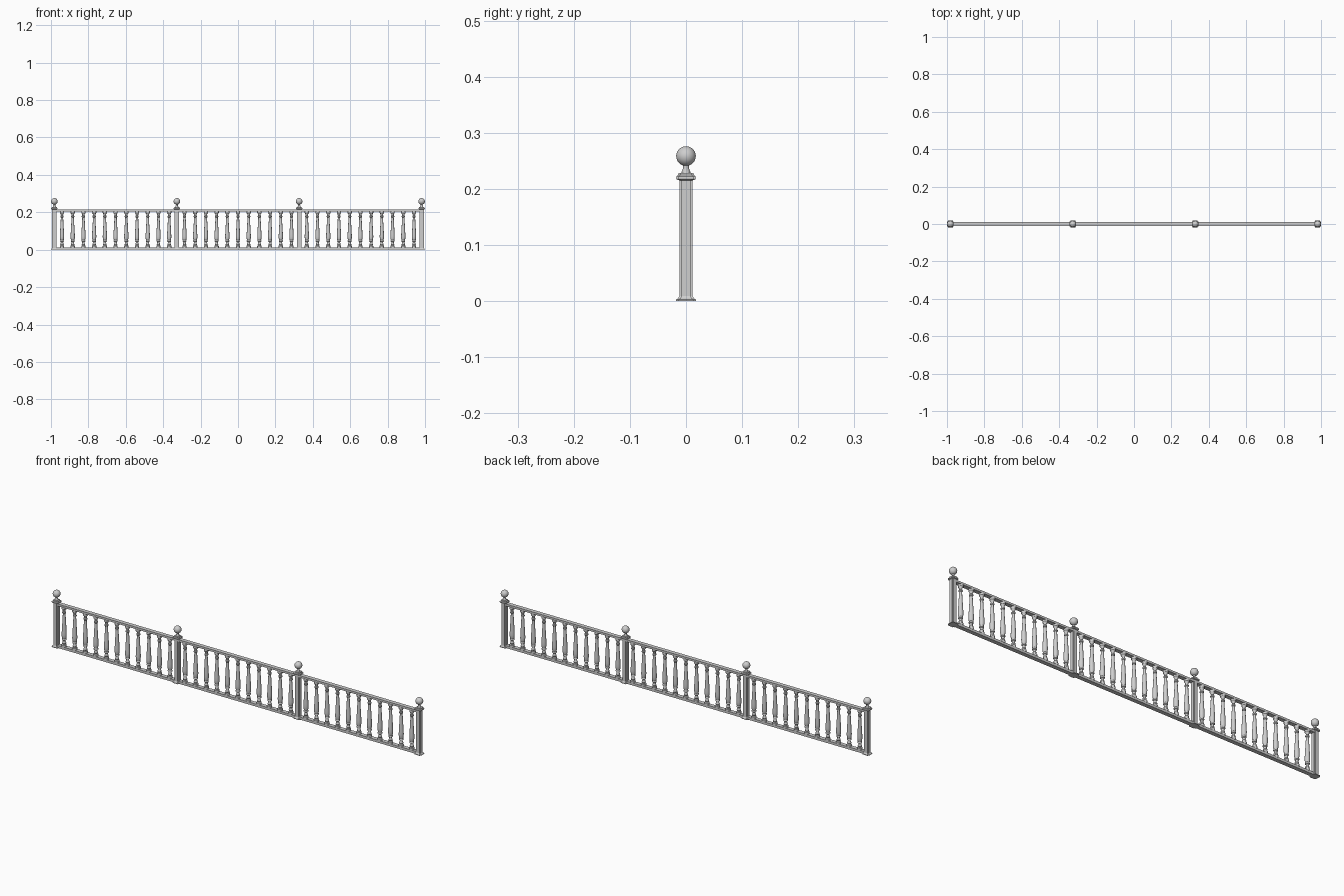
import bpy
import math

cube = bpy.data.objects.get("Cube")
if cube:
    bpy.data.objects.remove(cube, do_unlink=True)

stone = bpy.data.materials.new("light grey stone")
stone.use_nodes = True
GREY = (0.62, 0.62, 0.62, 1)
stone.diffuse_color = GREY
stone.node_tree.nodes["Principled BSDF"].inputs["Base Color"].default_value = GREY


def stack(name, rings):
    """Mesh skinned over a stack of equal-sized rings, with flat capped ends."""
    n = len(rings[0])
    verts = [v for ring in rings for v in ring]
    faces = [(k * n + i, k * n + (i + 1) % n, (k + 1) * n + (i + 1) % n, (k + 1) * n + i)
             for k in range(len(rings) - 1) for i in range(n)]
    faces.append(tuple(reversed(range(n))))
    faces.append(tuple(range(len(verts) - n, len(verts))))
    mesh = bpy.data.meshes.new(name)
    mesh.from_pydata(verts, [], faces)
    mesh.materials.append(stone)
    return mesh


def circle_ring(r, z, sides):
    turn = math.tau / sides
    return [(r * math.cos(turn * i), r * math.sin(turn * i), z) for i in range(sides)]


def notched_ring(r, z):
    """Square outline of half width r with a small step cut from each corner."""
    s = r - NOTCH
    corner = [(r, s), (s, s), (s, r)]
    ring = []
    for _ in range(4):
        ring += [(x, y, z) for x, y in corner]
        corner = [(-y, x) for x, y in corner]
    return ring


def place(name, mesh, x, z=0):
    obj = bpy.data.objects.new(name, mesh)
    obj.location = (x, 0, z)
    bpy.context.collection.objects.link(obj)
    return obj


def box(name, size, center):
    bpy.ops.mesh.primitive_cube_add(size=1, location=center)
    obj = bpy.context.object
    obj.name = name
    obj.scale = size
    obj.data.materials.append(stone)


def smooth(obj, degrees):
    bpy.ops.object.select_all(action='DESELECT')
    obj.select_set(True)
    bpy.context.view_layer.objects.active = obj
    bpy.ops.object.shade_smooth_by_angle(angle=math.radians(degrees))


POSTS = [-0.982, -0.327, 0.327, 0.982]
BAY = 11
RAIL_WIDTH = 0.020
NOTCH = 0.004

# Square post with stepped corners, flared foot and cap
post_profile = [(0.0175, 0), (0.0175, 0.003), (0.014, 0.005), (0.0118, 0.009),
                (0.0118, 0.215), (0.0165, 0.217), (0.0175, 0.219), (0.0172, 0.222),
                (0.014, 0.225), (0.0135, 0.228)]
post_mesh = stack("post", [notched_ring(r, z) for r, z in post_profile])

# Neck under the ball
neck_profile = [(0.0085, 0.227), (0.0075, 0.231), (0.005, 0.238), (0.006, 0.245)]
neck_mesh = stack("neck", [circle_ring(r, z, 16) for r, z in neck_profile])

# Ball finial
bpy.ops.mesh.primitive_uv_sphere_add(segments=24, ring_count=14, radius=0.0175,
                                     location=(POSTS[0], 0, 0.2585))
ball = bpy.context.object
ball.name = "ball_finial_0"
ball.data.materials.append(stone)
smooth(ball, 40)

for i, x in enumerate(POSTS):
    place(f"post_{i}", post_mesh, x)
    neck = place(f"neck_{i}", neck_mesh, x)
    if i:
        place(f"ball_finial_{i}", ball.data, x, 0.2585)
smooth(neck, 40)

# Turned baluster: foot, waist, low belly, long taper, collar and head
baluster_profile = [(0.0115, 0.010), (0.0115, 0.021), (0.0080, 0.024), (0.0095, 0.029),
                    (0.0070, 0.034), (0.0065, 0.041), (0.0105, 0.044), (0.0105, 0.048),
                    (0.0090, 0.051), (0.0110, 0.060), (0.0115, 0.070), (0.0110, 0.084),
                    (0.0098, 0.105), (0.0084, 0.130), (0.0070, 0.155), (0.0062, 0.172),
                    (0.0090, 0.175), (0.0090, 0.180), (0.0062, 0.183), (0.0070, 0.190),
                    (0.0115, 0.196), (0.0115, 0.207)]
baluster_mesh = stack("baluster", [circle_ring(r, z, 16) for r, z in baluster_profile])

for bay, (left, right) in enumerate(zip(POSTS, POSTS[1:])):
    start, end = left + 0.041, right - 0.041
    for k in range(BAY):
        baluster = place(f"baluster_{bay}_{k}", baluster_mesh,
                         start + (end - start) * k / (BAY - 1))
    # Rails of this bay
    length, middle = right - left, (left + right) / 2
    box(f"bottom_rail_{bay}", (length, RAIL_WIDTH, 0.012), (middle, 0, 0.006))
    box(f"top_rail_{bay}", (length, RAIL_WIDTH, 0.010), (middle, 0, 0.210))
smooth(baluster, 35)
